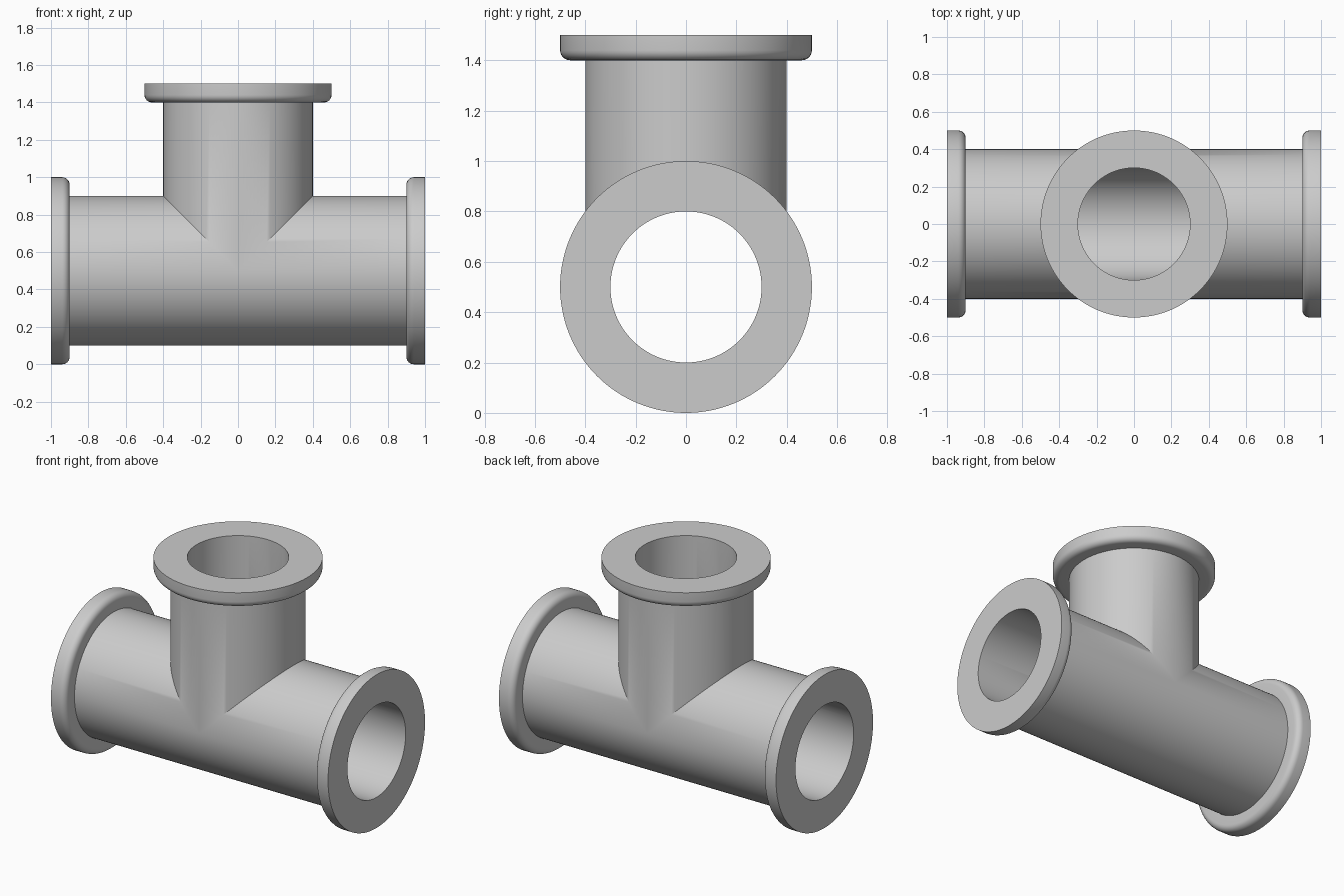
import bpy, bmesh
from math import sin, cos, pi, radians
from mathutils import Vector

cube = bpy.data.objects.get("Cube")
if cube:
    bpy.data.objects.remove(cube)

SEGMENTS = 128
BORE, PIPE, FLANGE = 0.3, 0.4, 0.5      # radii
THICK, FILLET, FILLET_STEPS = 0.1, 0.04, 6
CENTRE = Vector((0, 0, 0.5))

# One flat grey for the whole casting
grey = bpy.data.materials.new("pipe_grey")
grey.use_nodes = True
colour = (0.6, 0.6, 0.6, 1)
grey.diffuse_color = colour
grey.node_tree.nodes["Principled BSDF"].inputs["Base Color"].default_value = colour


def arm_profile(length):
    """(radius, distance) pairs from bore to outer wall; None marks a mitred end."""
    back = length - THICK
    arc = [(FLANGE - FILLET + FILLET * cos(t), back + FILLET - FILLET * sin(t))
           for t in (i * pi / 2 / FILLET_STEPS for i in range(FILLET_STEPS + 1))]
    return [(BORE, None), (BORE, length), (FLANGE, length), *arc,
            (PIPE, back), (PIPE, None)]


def add_arm(bm, axis, side, length, mitre):
    """Lathe a flanged arm whose inner end is mitred to meet its neighbours."""
    axis, side = Vector(axis), Vector(side)
    rings = []
    for radius, dist in arm_profile(length):
        ring = []
        for i in range(SEGMENTS):
            a = 2 * pi * i / SEGMENTS
            b = radius * sin(a)
            d = mitre(b) if dist is None else dist
            ring.append(bm.verts.new(
                CENTRE + axis * d + side * b + Vector((0, radius * cos(a), 0))))
        rings.append(ring)
    for r0, r1 in zip(rings, rings[1:]):
        for i in range(SEGMENTS):
            j = (i + 1) % SEGMENTS
            bm.faces.new((r0[i], r0[j], r1[j], r1[i]))


# Straight run in two halves, plus the upright branch, welded along the mitres
bm = bmesh.new()
for sign in (-1, 1):
    add_arm(bm, (sign, 0, 0), (0, 0, 1), 1.0, lambda b: max(0, b))
add_arm(bm, (0, 0, 1), (1, 0, 0), 1.0, abs)
bmesh.ops.remove_doubles(bm, verts=bm.verts, dist=0.0001)
bmesh.ops.recalc_face_normals(bm, faces=bm.faces)

mesh = bpy.data.meshes.new("pipe_tee")
bm.to_mesh(mesh)
bm.free()
mesh.materials.append(grey)
tee = bpy.data.objects.new("pipe_tee", mesh)
bpy.context.collection.objects.link(tee)

# Smooth walls with crisp flange rims
bpy.ops.object.select_all(action='DESELECT')
tee.select_set(True)
bpy.context.view_layer.objects.active = tee
bpy.ops.object.shade_smooth_by_angle(angle=radians(30))
